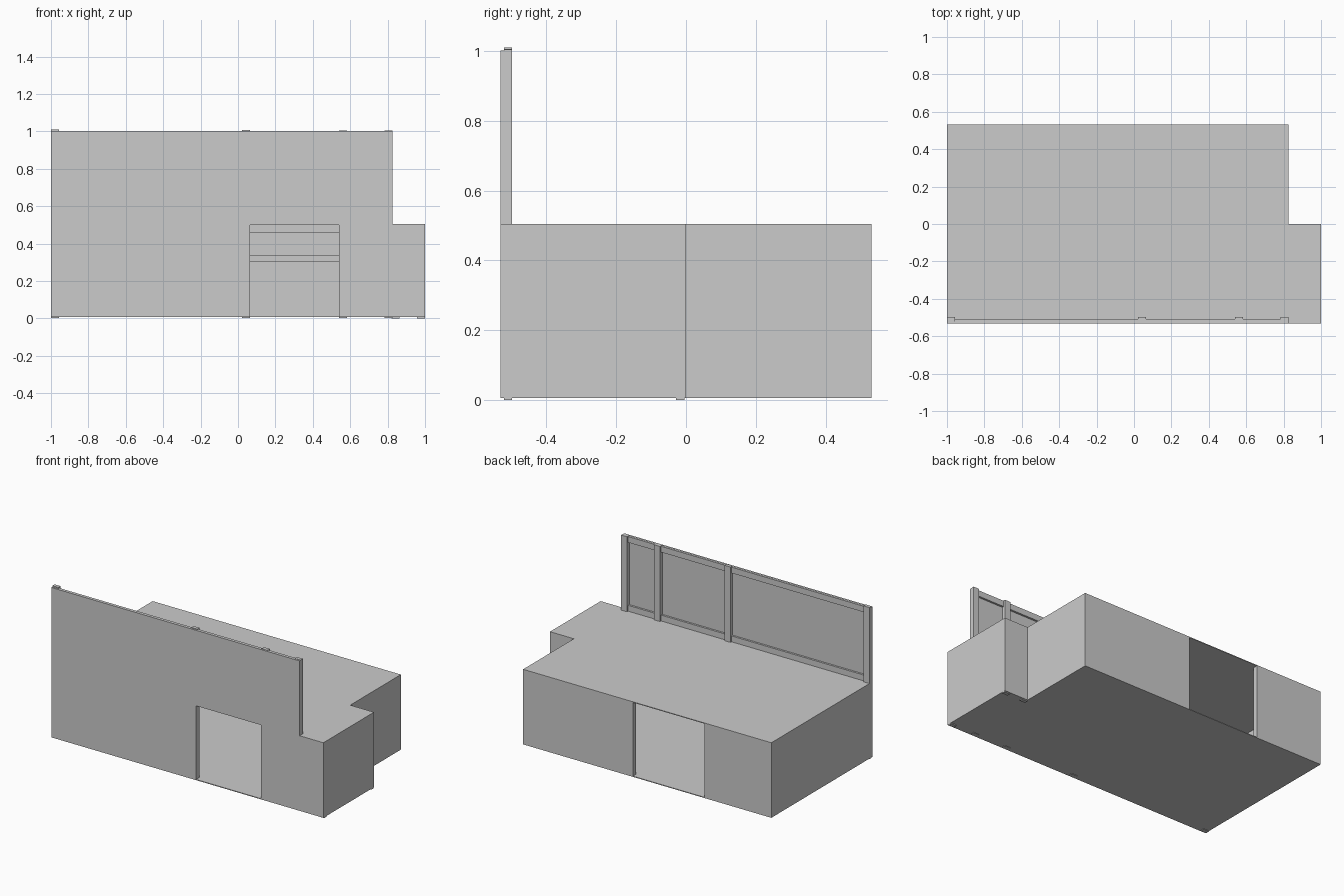
import bpy, bmesh

if "Cube" in bpy.data.objects:
    bpy.data.objects.remove(bpy.data.objects["Cube"])

X0, X1, XA = -1.0, 0.825, 1.0      # left end, main right end, annex right end
Y0, Y1 = -0.532, 0.532             # front and back outer faces
ZF, ZR, ZT = 0.006, 0.5, 1.002     # floor underside, roof underside, tall wall top
T = 0.01                           # sheet thickness
P = 0.043                          # post width


def prism(name, pts, direction):
    """Extrude a closed outline of 3D points along a direction."""
    bm = bmesh.new()
    face = bm.faces.new([bm.verts.new(p) for p in pts])
    res = bmesh.ops.extrude_face_region(bm, geom=[face])
    verts = [v for v in res["geom"] if isinstance(v, bmesh.types.BMVert)]
    bmesh.ops.translate(bm, verts=verts, vec=direction)
    bmesh.ops.recalc_face_normals(bm, faces=bm.faces)
    me = bpy.data.meshes.new(name)
    bm.to_mesh(me)
    bm.free()
    ob = bpy.data.objects.new(name, me)
    bpy.context.collection.objects.link(ob)
    return ob


def box(name, xa, xb, ya, yb, za, zb):
    return prism(name, [(xa, ya, za), (xb, ya, za), (xb, yb, za), (xa, yb, za)],
                 (0, 0, zb - za))


# Floor and roof share the L-shaped plan
plan = [(X0, Y0), (XA, Y0), (XA, 0), (X1, 0), (X1, Y1), (X0, Y1)]
prism("floor", [(x, y, ZF) for x, y in plan], (0, 0, 0.005))
prism("roof", [(x, y, ZR) for x, y in plan], (0, 0, 0.005))

# Tall front wall with stepped end and doorway
front = [(X0, ZF), (0.065, ZF), (0.065, 0.505), (0.54, 0.505), (0.54, ZF),
         (XA, ZF), (XA, 0.505), (X1, 0.505), (X1, ZT), (X0, ZT)]
prism("front_wall", [(x, Y0, z) for x, z in front], (0, T, 0))

# Low walls; the back one is split by a wide opening
box("back_wall_left", X0, -0.507, Y1 - T, Y1, ZF, ZR)
box("back_wall_right", 0.018, X1, Y1 - T, Y1, ZF, ZR)
box("left_wall", X0, X0 + T, Y0 + T, Y1 - T, ZF, ZR)
box("right_wall", X1 - T, X1, 0, Y1 - T, ZF, ZR)
box("annex_back_wall", X1, XA, -T, 0, ZF, ZR)
box("annex_right_wall", XA - T, XA, Y0 + T, -T, ZF, ZR)

# Front wall posts: full height, slightly proud of the top
for x, top in ((X0, 1.01), (0.022, 1.006), (0.54, 1.004), (X1 - P, 1.004)):
    box("front_post", x, x + P, Y0 + T, -0.498, 0.003, top)

# Back wall posts beside the opening and at the corners
for x in (X0 + T, -0.507 - P, 0.018, X1 - P - T):
    box("back_post", x, x + P, 0.498, Y1 - T, ZF, ZR)

# Annex posts reach the ground
for x, y in ((XA - P, Y0 + T), (XA - P, -0.028), (X1 - 0.003, -0.028)):
    box("annex_post", x, x + P - 0.001, y, y + 0.024, 0.0, ZR)

# Horizontal rails on the inside of the low walls
for z in (0.30, 0.46):
    for xa, xb in ((X0 + T, -0.507), (0.018, X1 - T)):
        box("back_rail", xa, xb, 0.51, Y1 - T, z, z + 0.039)
    for xa, xb in ((X0 + T, 0.065), (0.54, XA - T)):
        box("front_rail", xa, xb, Y0 + T, -0.51, z, z + 0.039)
    box("left_rail", X0 + T, X0 + 0.022, -0.5, 0.5, z, z + 0.039)
    box("right_rail", X1 - 0.022, X1 - T, 0, 0.5, z, z + 0.039)

# Rails on the back of the upper front wall
for z in (0.505, ZT - 0.04):
    box("upper_rail", X0 + P, X1 - P, Y0 + T, -0.509, z, z + 0.039)
